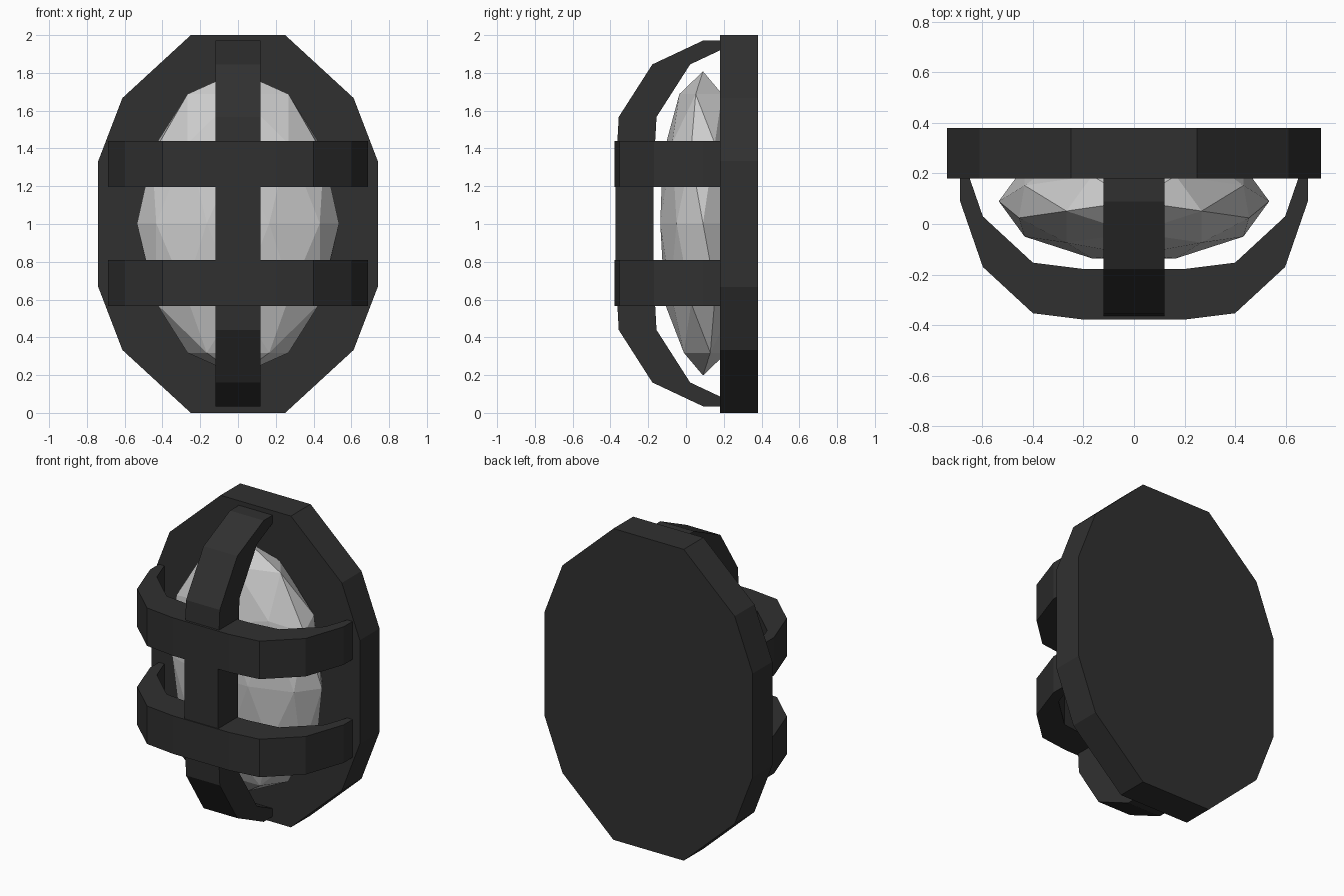
import bpy, bmesh, math
from mathutils import Matrix, Vector

if "Cube" in bpy.data.objects:
    bpy.data.objects.remove(bpy.data.objects["Cube"])

dark = bpy.data.materials.new("dark_housing")
dark.diffuse_color = (0.03, 0.03, 0.03, 1)
dark.use_nodes = True
dark.node_tree.nodes["Principled BSDF"].inputs["Base Color"].default_value = dark.diffuse_color


def finish(bm, name, mat=None):
    bmesh.ops.recalc_face_normals(bm, faces=bm.faces)
    me = bpy.data.meshes.new(name)
    bm.to_mesh(me)
    bm.free()
    ob = bpy.data.objects.new(name, me)
    bpy.context.collection.objects.link(ob)
    if mat:
        me.materials.append(mat)
    return ob


def strap(name, half, to_3d):
    """Cage bar: half profile of (side, y) mirrored, 0.2 deep in y, swept across its width."""
    path = half + [(-s, y) for s, y in reversed(half)]
    bm = bmesh.new()
    rings = []
    for s, y in path:
        rings.append([bm.verts.new(to_3d(s, y + dy, w))
                      for dy, w in ((0, -1), (0, 1), (0.2, 1), (0.2, -1))])
    for a, b in zip(rings, rings[1:]):
        for i in range(4):
            j = (i + 1) % 4
            bm.faces.new((a[i], a[j], b[j], b[i]))
    bm.faces.new(rings[0])
    bm.faces.new(rings[-1])
    finish(bm, name, dark)


# Back plate: twelve-sided slab
quarter = [(0.25, 1.0), (0.612, 0.667), (0.74, 0.333)]
right = quarter + [(x, -z) for x, z in reversed(quarter)]
outline = right + [(-x, z) for x, z in reversed(right)]
bm = bmesh.new()
face = bm.faces.new([bm.verts.new((x, 0.18, 1 + z)) for x, z in outline])
ext = bmesh.ops.extrude_face_region(bm, geom=[face], use_keep_orig=True)
bmesh.ops.translate(bm, vec=(0, 0.2, 0),
                    verts=[v for v in ext["geom"] if isinstance(v, bmesh.types.BMVert)])
finish(bm, "back_plate", dark)

# Horizontal cage bars
wide = [(0.688, 0.09), (0.598, -0.17), (0.4, -0.353), (0.2, -0.378)]
for name, zc in (("upper_bar", 1.318), ("lower_bar", 0.688)):
    strap(name, wide, lambda s, y, w, zc=zc: Vector((s, y, zc + 0.122 * w)))

# Vertical cage bar
tall = [(0.968, 0.09), (0.842, -0.178), (0.564, -0.356), (0.28, -0.372)]
strap("centre_bar", tall, lambda s, y, w: Vector((0.12 * w, y, 1.003 + s)))

# Faceted lamp glass
bm = bmesh.new()
place = (Matrix.Translation((0, 0.09, 1.003)) @ Matrix.Diagonal((0.535, 0.238, 0.805, 1))
         @ Matrix.Rotation(-math.pi / 2, 4, 'Z'))
bmesh.ops.create_icosphere(bm, subdivisions=2, radius=1, matrix=place)
finish(bm, "lamp_glass")
